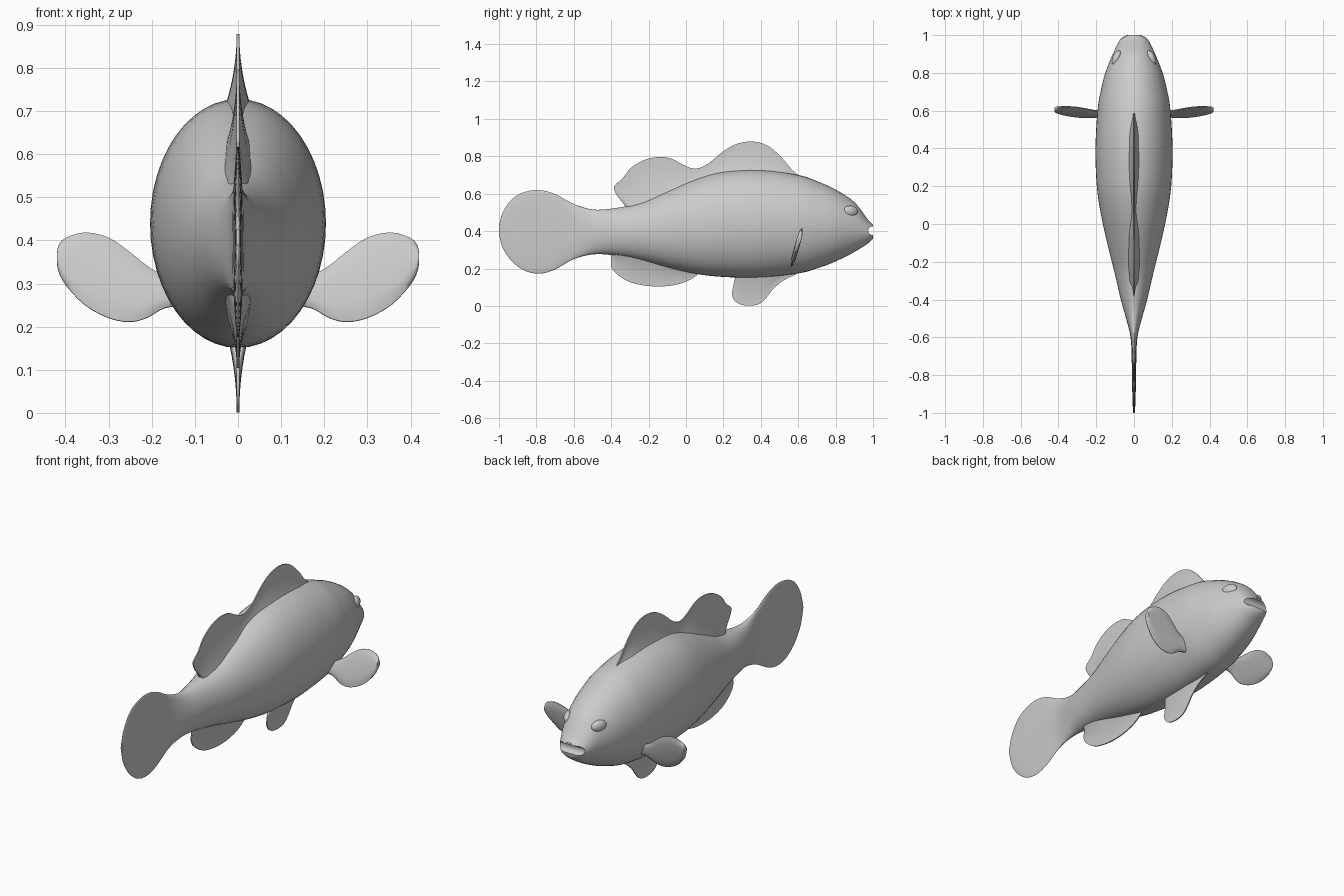
import bpy, bmesh, math
from mathutils import Vector

if "Cube" in bpy.data.objects:
    bpy.data.objects.remove(bpy.data.objects["Cube"])

grey = bpy.data.materials.new("plain grey")
grey.diffuse_color = (0.6, 0.6, 0.6, 1)
grey.use_nodes = True
grey.node_tree.nodes["Principled BSDF"].inputs["Base Color"].default_value = grey.diffuse_color


def spline(points, steps):
    """Smooth curve through tuples of numbers."""
    pts = [Vector(p) for p in points]
    out = []
    for i in range(len(pts) - 1):
        p0, p1 = pts[max(i - 1, 0)], pts[i]
        p2, p3 = pts[i + 1], pts[min(i + 2, len(pts) - 1)]
        for s in range(steps):
            t = s / steps
            out.append(0.5 * (2 * p1 + (p2 - p0) * t
                              + (2 * p0 - 5 * p1 + 4 * p2 - p3) * t * t
                              + (3 * p1 - p0 - 3 * p2 + p3) * t ** 3))
    return out + [pts[-1]]


def smooth(obj, angle=50):
    bpy.ops.object.select_all(action='DESELECT')
    obj.select_set(True)
    bpy.context.view_layer.objects.active = obj
    bpy.ops.object.shade_smooth_by_angle(angle=math.radians(angle))


def loft(name, rings):
    """Skin closed rings of equal size and cap both ends."""
    bm = bmesh.new()
    rows = [[bm.verts.new(p) for p in ring] for ring in rings]
    n = len(rows[0])
    for a, b in zip(rows, rows[1:]):
        for i in range(n):
            j = (i + 1) % n
            bm.faces.new((a[i], a[j], b[j], b[i]))
    bm.faces.new(rows[0])
    bm.faces.new(rows[-1])
    bmesh.ops.recalc_face_normals(bm, faces=bm.faces)
    mesh = bpy.data.meshes.new(name)
    bm.to_mesh(mesh)
    bm.free()
    mesh.materials.append(grey)
    obj = bpy.data.objects.new(name, mesh)
    bpy.context.collection.objects.link(obj)
    return obj


def fin(name, columns, normal, thickness, steps=3, rows=8):
    """Fin from root-to-tip columns (two 3D points in one tuple)."""
    rings = []
    for c in spline(columns, steps):
        a, b = Vector(c[:3]), Vector(c[3:])
        ts = [i / rows for i in range(rows + 1)]
        side = [a.lerp(b, t) + normal * thickness(t) for t in ts]
        back = [a.lerp(b, t) - normal * thickness(t) for t in reversed(ts)]
        rings.append(side + back)
    obj = loft(name, rings)
    smooth(obj)
    return obj


# body and tail: y, bottom, top, half width
stations = [
    (1.0, 0.36, 0.435, 0.045), (0.99, 0.348, 0.445, 0.062), (0.97, 0.332, 0.465, 0.078),
    (0.9, 0.288, 0.555, 0.112), (0.8, 0.238, 0.622, 0.152), (0.7, 0.2, 0.667, 0.177),
    (0.6, 0.174, 0.7, 0.193), (0.4, 0.152, 0.727, 0.204), (0.2, 0.155, 0.717, 0.197),
    (0.05, 0.172, 0.675, 0.175), (-0.1, 0.205, 0.613, 0.142), (-0.25, 0.245, 0.55, 0.105),
    (-0.4, 0.272, 0.52, 0.07), (-0.5, 0.275, 0.516, 0.042), (-0.6, 0.25, 0.545, 0.018),
    (-0.7, 0.195, 0.598, 0.013), (-0.78, 0.173, 0.619, 0.011), (-0.86, 0.187, 0.61, 0.01),
    (-0.93, 0.238, 0.572, 0.008), (-0.98, 0.31, 0.5, 0.006), (-1.0, 0.385, 0.43, 0.004)]
body_rings = []
for y, lo, hi, w in spline(stations, 4):
    body_rings.append([Vector((w * math.cos(a), y, (lo + hi) / 2 + (hi - lo) / 2 * math.sin(a)))
                       for a in (math.tau * i / 48 for i in range(48))])
body = loft("body_and_tail", body_rings)

# mouth notch
bpy.ops.mesh.primitive_cylinder_add(vertices=20, radius=0.024, depth=0.3,
                                    location=(0, 0.998, 0.402), rotation=(0, math.pi / 2, 0))
cutter = bpy.context.object
cutter.name = "mouth_cutter"
cutter.hide_render = True
cutter.data.materials.append(grey)
cut = body.modifiers.new("mouth", 'BOOLEAN')
cut.operation = 'DIFFERENCE'
cut.object = cutter
bpy.context.view_layer.objects.active = body
bpy.ops.object.modifier_apply(modifier=cut.name)
bpy.data.objects.remove(cutter)
smooth(body, 40)


# centre fins: root y, root z, tip y, tip z
def centre_fin(name, cols, base):
    fin(name, [(0, a, b, 0, c, d) for a, b, c, d in cols], Vector((1, 0, 0)),
        lambda t: base * (1 - t) ** 2 + 0.003)


centre_fin("dorsal_fin", [
    (0.6, 0.64, 0.6, 0.7), (0.55, 0.65, 0.56, 0.735), (0.5, 0.66, 0.51, 0.795),
    (0.44, 0.66, 0.44, 0.855), (0.36, 0.66, 0.36, 0.879), (0.28, 0.66, 0.27, 0.866),
    (0.21, 0.65, 0.19, 0.82), (0.14, 0.63, 0.12, 0.762), (0.06, 0.6, 0.05, 0.733),
    (0.0, 0.58, -0.02, 0.757), (-0.05, 0.56, -0.08, 0.788), (-0.11, 0.53, -0.15, 0.796),
    (-0.17, 0.51, -0.23, 0.778), (-0.21, 0.49, -0.3, 0.733), (-0.23, 0.48, -0.34, 0.68),
    (-0.25, 0.48, -0.384, 0.64), (-0.27, 0.48, -0.372, 0.595), (-0.28, 0.47, -0.335, 0.55),
    (-0.29, 0.46, -0.31, 0.52)], 0.045)
centre_fin("anal_fin", [
    (0.07, 0.23, 0.06, 0.165), (0.03, 0.24, 0.03, 0.145), (-0.02, 0.25, -0.02, 0.122),
    (-0.1, 0.27, -0.1, 0.106), (-0.19, 0.29, -0.2, 0.106), (-0.27, 0.3, -0.3, 0.127),
    (-0.33, 0.31, -0.37, 0.17), (-0.36, 0.31, -0.4, 0.21), (-0.38, 0.31, -0.4, 0.25),
    (-0.39, 0.31, -0.4, 0.28)], 0.045)
centre_fin("pelvic_fin", [
    (0.6, 0.23, 0.59, 0.17), (0.53, 0.22, 0.52, 0.135), (0.48, 0.21, 0.465, 0.09),
    (0.45, 0.21, 0.435, 0.05), (0.41, 0.21, 0.395, 0.012), (0.36, 0.21, 0.335, 0.001),
    (0.31, 0.21, 0.275, 0.015), (0.29, 0.21, 0.247, 0.05), (0.28, 0.21, 0.248, 0.085),
    (0.28, 0.21, 0.265, 0.16)], 0.03)


# paired pectoral fins: x, bottom z, top z, leaning back at the foot
def lean(z):
    return 0.563 + (z - 0.21) * 0.28


outline = [(0.12, 0.25, 0.3), (0.17, 0.243, 0.318), (0.21, 0.221, 0.34), (0.25, 0.211, 0.372),
           (0.3, 0.22, 0.406), (0.355, 0.25, 0.418), (0.4, 0.297, 0.405), (0.416, 0.328, 0.388),
           (0.42, 0.35, 0.368)]
for side, label in ((1, "right"), (-1, "left")):
    fin("pectoral_fin_" + label,
        [(side * x, lean(lo), lo, side * x, lean(hi), hi) for x, lo, hi in outline],
        Vector((0, 0.96, -0.27)), lambda t: 0.011 * math.sqrt(max(0, 4 * t * (1 - t))) + 0.002)
    # eyes
    bpy.ops.mesh.primitive_uv_sphere_add(segments=24, ring_count=14, radius=1,
                                         location=(side * 0.092, 0.878, 0.505))
    eye = bpy.context.object
    eye.name = "eye_" + label
    eye.scale = (0.022, 0.043, 0.031)
    eye.rotation_euler = (0, 0, side * 0.4)
    eye.data.materials.append(grey)
    smooth(eye)
